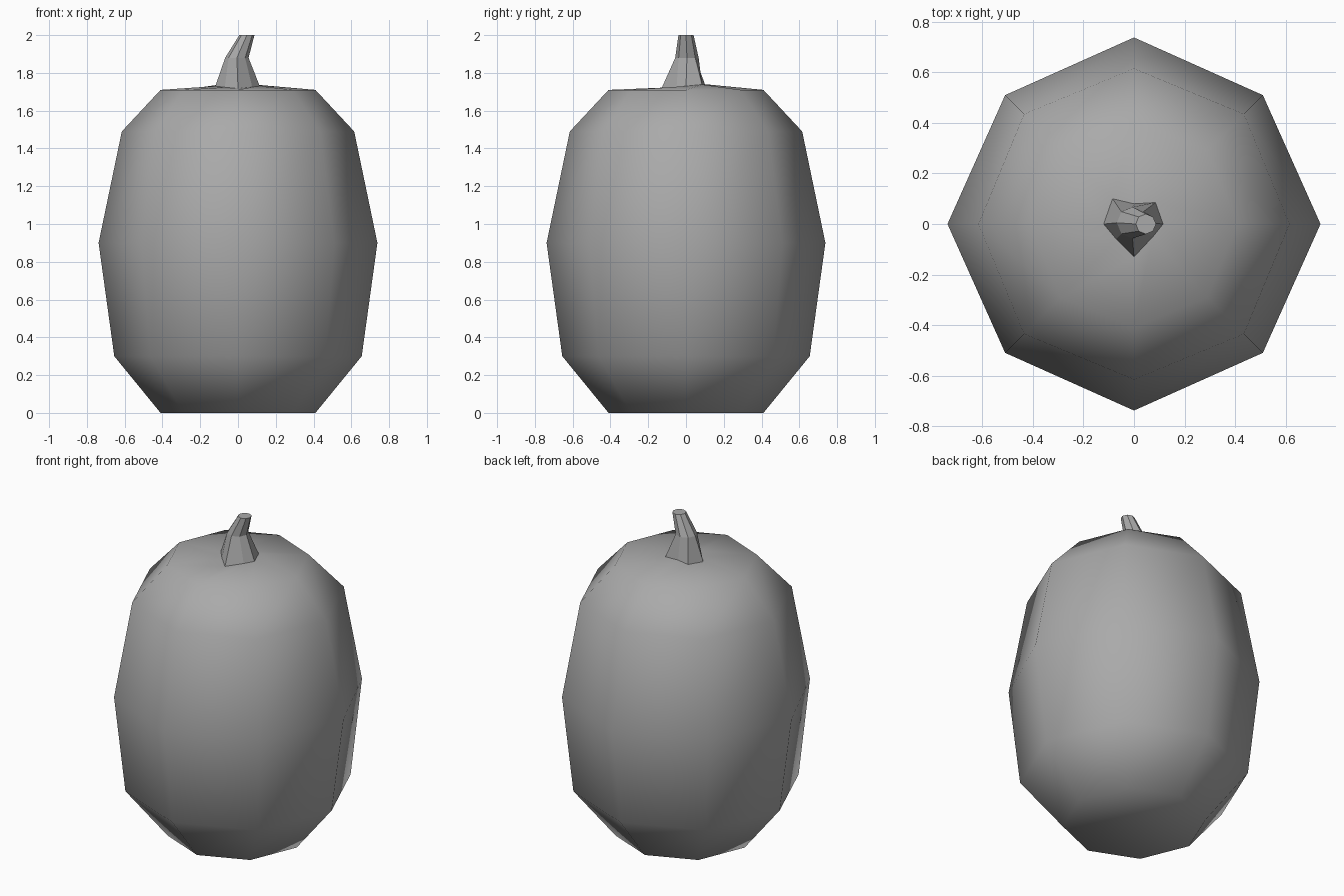
import bpy, bmesh, math

cube = bpy.data.objects.get("Cube")
if cube:
    bpy.data.objects.remove(cube, do_unlink=True)

SIDES = 8

grey = bpy.data.materials.new("plain_grey")
grey.use_nodes = True
colour = (0.40, 0.40, 0.40, 1)
grey.diffuse_color = colour
bsdf = next(n for n in grey.node_tree.nodes if n.type == 'BSDF_PRINCIPLED')
bsdf.inputs["Base Color"].default_value = colour
bsdf.inputs["Roughness"].default_value = 0.8


def ring(radius, z, cx=0, cy=0):
    """Points of one octagonal cross-section, with a corner on each axis."""
    angles = [math.tau * i / SIDES for i in range(SIDES)]
    return [(cx + radius * math.cos(a), cy + radius * math.sin(a), z) for a in angles]


def loft(name, rings, cap_start, cap_end, smooth):
    """Skin a list of rings with quads and optional end caps."""
    bm = bmesh.new()
    loops = [[bm.verts.new(p) for p in pts] for pts in rings]
    for low, high in zip(loops, loops[1:]):
        for i in range(SIDES):
            j = (i + 1) % SIDES
            bm.faces.new((low[i], low[j], high[j], high[i]))
    if cap_start:
        bm.faces.new(loops[0][::-1])
    if cap_end:
        bm.faces.new(loops[-1])
    for face in bm.faces:
        face.smooth = smooth
    mesh = bpy.data.meshes.new(name)
    bm.to_mesh(mesh)
    bm.free()
    mesh.materials.append(grey)
    obj = bpy.data.objects.new(name, mesh)
    bpy.context.collection.objects.link(obj)
    return obj


# Flared, uneven foot of the stem, shared by the body's top and the stem
foot_xy = [(.115, 0), (.085, .085), (0, .08), (-.085, .10),
           (-.12, 0), (-.07, -.06), (0, -.13), (.075, -.05)]
foot = [(x, y, 1.73 + 0.1 * y) for x, y in foot_xy]

# Tall gourd body, slightly domed on top up to the stem
profile = [(.41, 0), (.655, .30), (.738, .90), (.615, 1.49), (.41, 1.71)]
body_rings = [ring(r, z) for r, z in profile]
# the widest ring is pulled in slightly at its diagonal corners
body_rings[2] = [(x * .977, y * .977, z) if i % 2 else (x, y, z)
                 for i, (x, y, z) in enumerate(body_rings[2])]
loft("gourd_body", body_rings + [foot], True, False, True)

# Faceted stem leaning towards +x
loft("stem", [foot, ring(.062, 1.88, -.006, .005), ring(.04, 2.0, .047, 0)],
     False, True, False)
